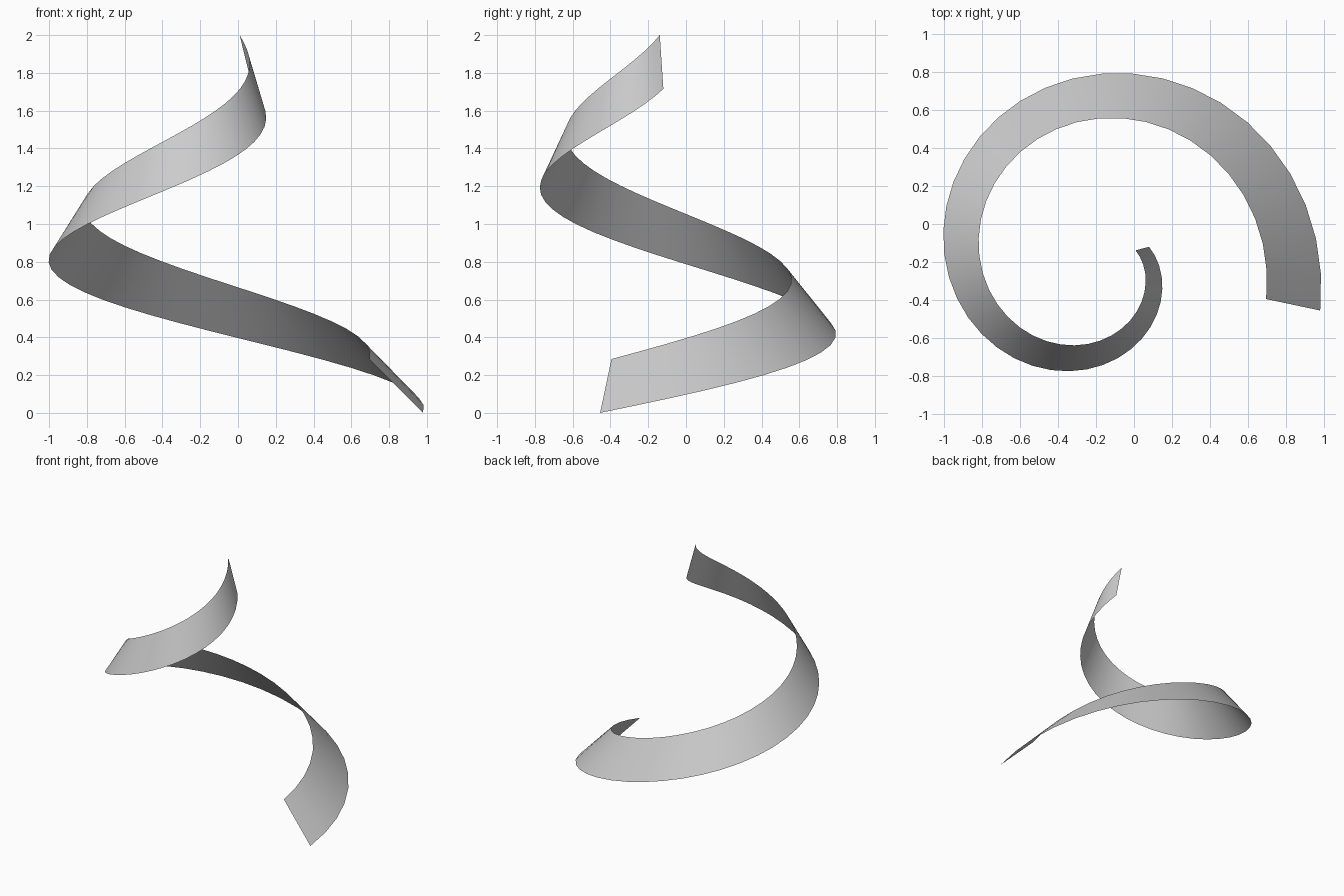
import bpy
import bmesh
from math import radians, cos, sin

cube = bpy.data.objects.get("Cube")
if cube:
    bpy.data.objects.remove(cube, do_unlink=True)

# Spiral shape
SEGMENTS = 43
START, END = radians(-12), radians(375)
CENTRE_X, CENTRE_Y = -0.22, -0.2
R_START, R_END = 1.226, 0.31
RISE, BAND_HEIGHT, TOP_SCALE = 1.715, 0.285, 0.763

grey = bpy.data.materials.new("light grey")
grey.use_nodes = True
grey.diffuse_color = (0.6, 0.6, 0.6, 1)
grey.node_tree.nodes["Principled BSDF"].inputs["Base Color"].default_value = grey.diffuse_color


def lerp(a, b, t):
    return a + (b - a) * t


# Ribbon: a leaning band swept up a tightening spiral
bm = bmesh.new()
previous = None
for i in range(SEGMENTS + 1):
    t = i / SEGMENTS
    angle, radius = lerp(START, END, t), lerp(R_START, R_END, t)
    rung = [bm.verts.new((CENTRE_X + radius * s * cos(angle),
                          CENTRE_Y + radius * s * sin(angle),
                          RISE * t + h))
            for s, h in ((1, 0), (TOP_SCALE, BAND_HEIGHT))]
    if previous:
        bm.faces.new((previous[0], rung[0], rung[1], previous[1])).smooth = True
    previous = rung

mesh = bpy.data.meshes.new("spiral_ribbon")
bm.to_mesh(mesh)
bm.free()
mesh.materials.append(grey)
ribbon = bpy.data.objects.new("spiral_ribbon", mesh)
bpy.context.collection.objects.link(ribbon)
